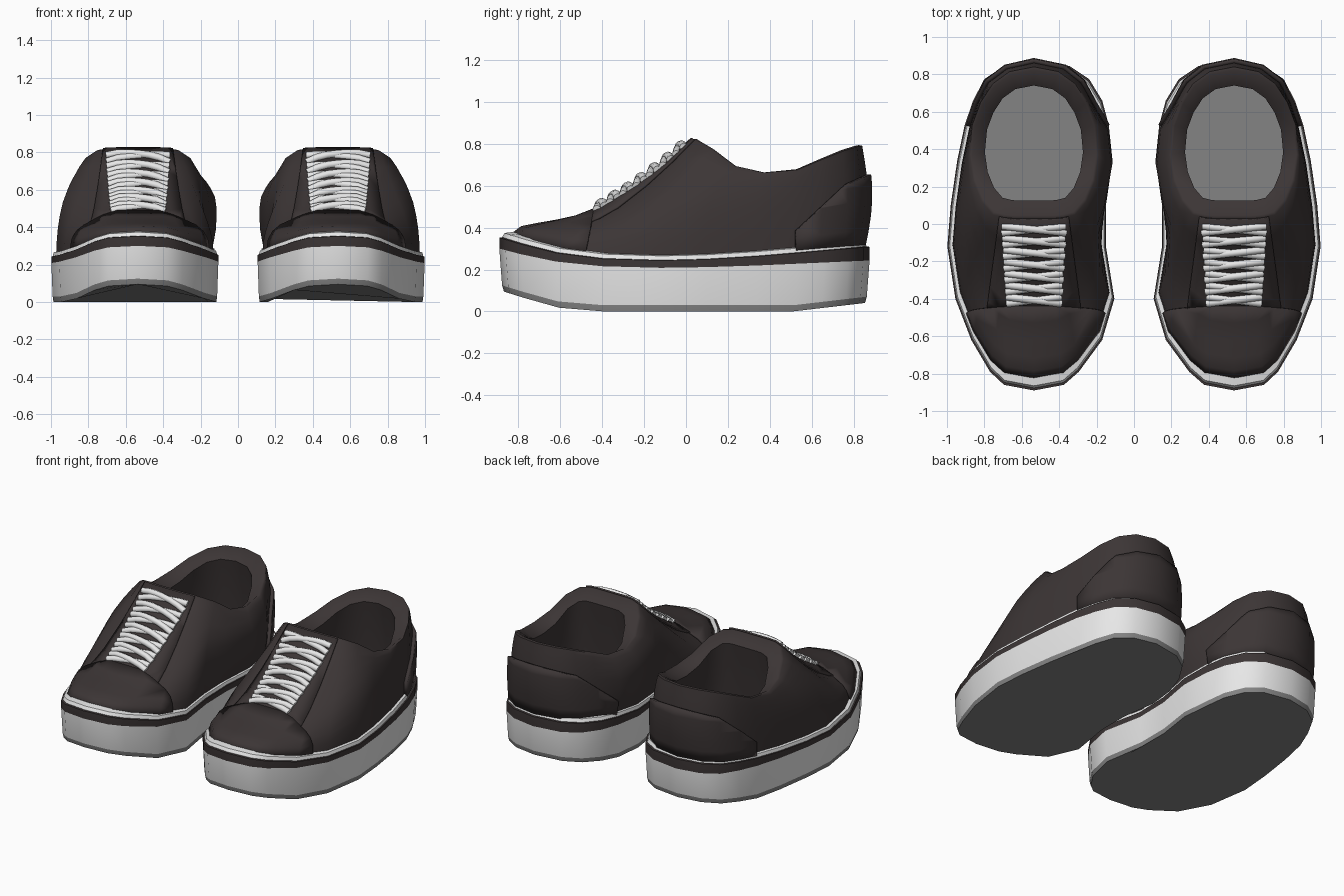
import bpy, bmesh, math
from mathutils import Vector
from mathutils.bvhtree import BVHTree

if "Cube" in bpy.data.objects:
    bpy.data.objects.remove(bpy.data.objects["Cube"])

CX = 0.535  # centre line of one shoe; the other is mirrored


def mat(name, *c):
    m = bpy.data.materials.new(name)
    m.diffuse_color = (*c, 1)
    m.use_nodes = True
    m.node_tree.nodes["Principled BSDF"].inputs["Base Color"].default_value = m.diffuse_color
    return m


DARK = mat("dark_brown_canvas", 0.045, 0.036, 0.036)
WHITE = mat("off_white_rubber", 0.84, 0.84, 0.84)
GREY = mat("grey_rubber", 0.23, 0.23, 0.23)


def interp(pts, v):
    if v <= pts[0][0]:
        return pts[0][1]
    for (a, fa), (b, fb) in zip(pts, pts[1:]):
        if v <= b:
            return fa + (fb - fa) * (v - a) / (b - a)
    return pts[-1][1]


# Sole outline, toe to heel: y, outer half width, inner half width
OUTLINE = [(-.89, 0, 0), (-.86, .16, .16), (-.79, .235, .24), (-.62, .335, .365),
           (-.40, .42, .43), (-.12, .463, .385), (.10, .445, .385), (.34, .41, .42),
           (.53, .37, .40), (.66, .325, .365), (.775, .265, .295), (.845, .16, .19),
           (.875, 0, 0)]
# Collar opening, same columns: half width, y, z
COLLAR = [(0, .03, .82), (.06, .03, .82), (.11, .03, .82), (.16, .035, .82),
          (.22, .05, .81), (.28, .12, .77), (.325, .23, .69), (.345, .37, .66),
          (.33, .53, .675), (.285, .65, .725), (.22, .75, .765), (.13, .815, .785),
          (0, .84, .79)]
# Side (1) or front (0) profile weight per column
WEIGHT = [0, .05, .1, .25, .5, .85] + [1] * 7
FRONT = [(0, 0), (.05, .07), (.13, .10), (.24, .135), (.35, .18), (.46, .26),
         (.65, .48), (.83, .73), (1, 1)]
SIDE = [(0, 0), (0, .15), (.03, .3), (.09, .45), (.19, .6), (.36, .74),
        (.58, .86), (.8, .95), (1, 1)]
# The inner ankle side bulges out over the sole
ANKLE = [0, -.25, -.45, -.5, -.5, -.35, .1, .55, 1]
HEEL = {9: .008, 10: .016, 11: .024, 12: .03}  # rearward swell per column
COLS = [(i, 1) for i in range(13)] + [(i, -1) for i in range(11, 0, -1)]


def fox_top(y):
    return interp([(-.89, .3), (-.7, .25), (-.5, .22), (-.2, .207), (.2, .213), (.87, .243)], y)


def stripe_top(y):
    return fox_top(y) + interp([(-.89, .052), (-.5, .036), (0, .034), (.4, .045), (.87, .065)], y)


def bottom(y):
    return .095 * max(0, (-.53 - y) / .36) ** 1.2 + .04 * max(0, (y - .52) / .35)


def outline(s):
    return [((OUTLINE[i][1] if d > 0 else -OUTLINE[i][2]) * s, OUTLINE[i][0] * s) for i, d in COLS]


def loft(bm, rings, mats):
    """Skin closed rings; mats holds one material index per band."""
    vs = [[bm.verts.new((x + CX, y, z)) for x, y, z in r] for r in rings]
    n = len(vs[0])
    for a, b, m in zip(vs, vs[1:], mats):
        for i in range(n):
            j = (i + 1) % n
            bm.faces.new((a[i], a[j], b[j], b[i])).material_index = m
    return vs


def finish(name, bm, mats, thickness=0, angle=40):
    me = bpy.data.meshes.new(name)
    bm.to_mesh(me)
    bm.free()
    for m in mats:
        me.materials.append(m)
    me.shade_smooth()
    me.set_sharp_from_angle(angle=math.radians(angle))
    ob = bpy.data.objects.new(name, me)
    bpy.context.collection.objects.link(ob)
    if thickness:
        s = ob.modifiers.new("thickness", 'SOLIDIFY')
        s.thickness, s.offset = thickness, 1
    ob.modifiers.new("pair", 'MIRROR').use_mirror_merge = False
    return ob


# Platform sole: grey tread, white wall, dark stripe, white welt
bm = bmesh.new()
levels = [(.975, bottom), (.985, lambda y: bottom(y) + .03), (1, fox_top), (1, stripe_top),
          (.985, lambda y: stripe_top(y) + .002), (.972, lambda y: stripe_top(y) + .022),
          (.90, lambda y: stripe_top(y) + .03)]
base = [y for x, y in outline(1)]
rings = [[(x, y, f(b)) for (x, y), b in zip(outline(s), base)] for s, f in levels]
vs = loft(bm, rings, [0, 1, 2, 2, 1, 1])
bm.faces.new(vs[0][::-1]).material_index = 0
finish("platform_sole", bm, [GREY, WHITE, DARK])


# Upper: each column runs from the welt to the collar along a blended profile
def upper_rings():
    rings = []
    foot = outline(.94)
    for k in range(len(FRONT)):
        ring = []
        for (i, d), (px, py), b in zip(COLS, foot, base):
            py = b * (.925 if b < 0 else .955)
            if d < 0 and i >= 9:
                px *= .93
            w = WEIGHT[i]
            s = FRONT[k][0] * (1 - w) + SIDE[k][0] * w
            h = FRONT[k][1] * (1 - w) + SIDE[k][1] * w
            if d < 0 and 6 <= i <= 8:
                s = ANKLE[k]
            qx, qy, qz = COLLAR[i]
            pz = stripe_top(b) + .012
            swell = HEEL.get(i, 0) * math.sin(math.pi * h)
            ring.append((px + (qx * d - px) * s, py + (qy - py) * max(s, 0) + swell,
                         pz + (qz - pz) * h))
        rings.append(ring)
    return rings


def upper_shell():
    bm = bmesh.new()
    loft(bm, upper_rings(), [0] * 8)
    return bm


def inner(s, zf):
    return [(COLLAR[i][0] * d * s, .425 + (COLLAR[i][1] - .425) * s, zf(COLLAR[i][2]))
            for i, d in COLS]


# Upper with sloping padded rim, flared lining and insole
bm = bmesh.new()
rings = upper_rings() + [inner(.96, lambda z: z + .003), inner(.76, lambda z: z - .05),
                         inner(.86, lambda z: .5), inner(.9, lambda z: .30)]
vs = loft(bm, rings, [0] * 12)
bm.faces.new(vs[-1]).material_index = 1
finish("upper_and_insole", bm, [DARK, GREY], angle=50)


# Raised panels cut from the upper surface by planes (point, normal of removed side)
def panel(name, planes, thickness):
    bm = upper_shell()
    for co, no in planes:
        bmesh.ops.bisect_plane(bm, geom=bm.verts[:] + bm.edges[:] + bm.faces[:], dist=1e-5,
                               plane_co=co, plane_no=no, clear_outer=True)
    finish(name, bm, [DARK], thickness, 55)


panel("toe_cap", [((CX, -.44, .46), (0, 1, -.2))], .012)
panel("heel_counter", [((CX, .52, .3), (0, -1, 0)), ((CX, .52, .385), (0, -.68, .73)),
                       ((CX, .72, .59), (0, -.4, .9))], .022)
panel("lace_panel", [((CX + .19, 0, 0), (1, .13, 0)), ((CX - .19, 0, 0), (-1, .13, 0)),
                     ((CX, -.45, 0), (0, -1, 0)), ((CX, .3, 0), (0, 1, 0))], .01)

# Laces: crossing tubes laid over the lace panel
shell = upper_shell()
tree = BVHTree.FromBMesh(shell)


def surface(x, y, lift):
    hit = tree.ray_cast(Vector((x + CX, y, 2)), Vector((0, 0, -1)))[0]
    return Vector((x + CX, y, (hit.z if hit else .8) + lift))


def tube(bm, pts, r, sides=8):
    prev = None
    for i, p in enumerate(pts):
        t = (pts[min(i + 1, len(pts) - 1)] - pts[max(i - 1, 0)]).normalized()
        u = t.cross(Vector((0, 0, 1))).normalized()
        v = u.cross(t)
        ring = [bm.verts.new(p + (u * math.cos(a) + v * math.sin(a)) * r)
                for a in (2 * math.pi * k / sides for k in range(sides))]
        if prev:
            for k in range(sides):
                j = (k + 1) % sides
                bm.faces.new((prev[k], prev[j], ring[j], ring[k]))
        else:
            bm.faces.new(ring[::-1])
        prev = ring
    bm.faces.new(prev)


bm = bmesh.new()
for n in range(7):
    y0 = -.425 + n * .063
    w = .145 + .004 * n
    for d in (-1, 1):
        pts = []
        for k in range(7):
            f = k / 6
            lift = .011 + (.012 if d > 0 else 0) * math.sin(math.pi * f)
            pts.append(surface(d * w * (2 * f - 1), y0 + .036 * f, lift))
        tube(bm, pts, .02)
bmesh.ops.recalc_face_normals(bm, faces=bm.faces[:])
finish("laces", bm, [WHITE], angle=60)
shell.free()
